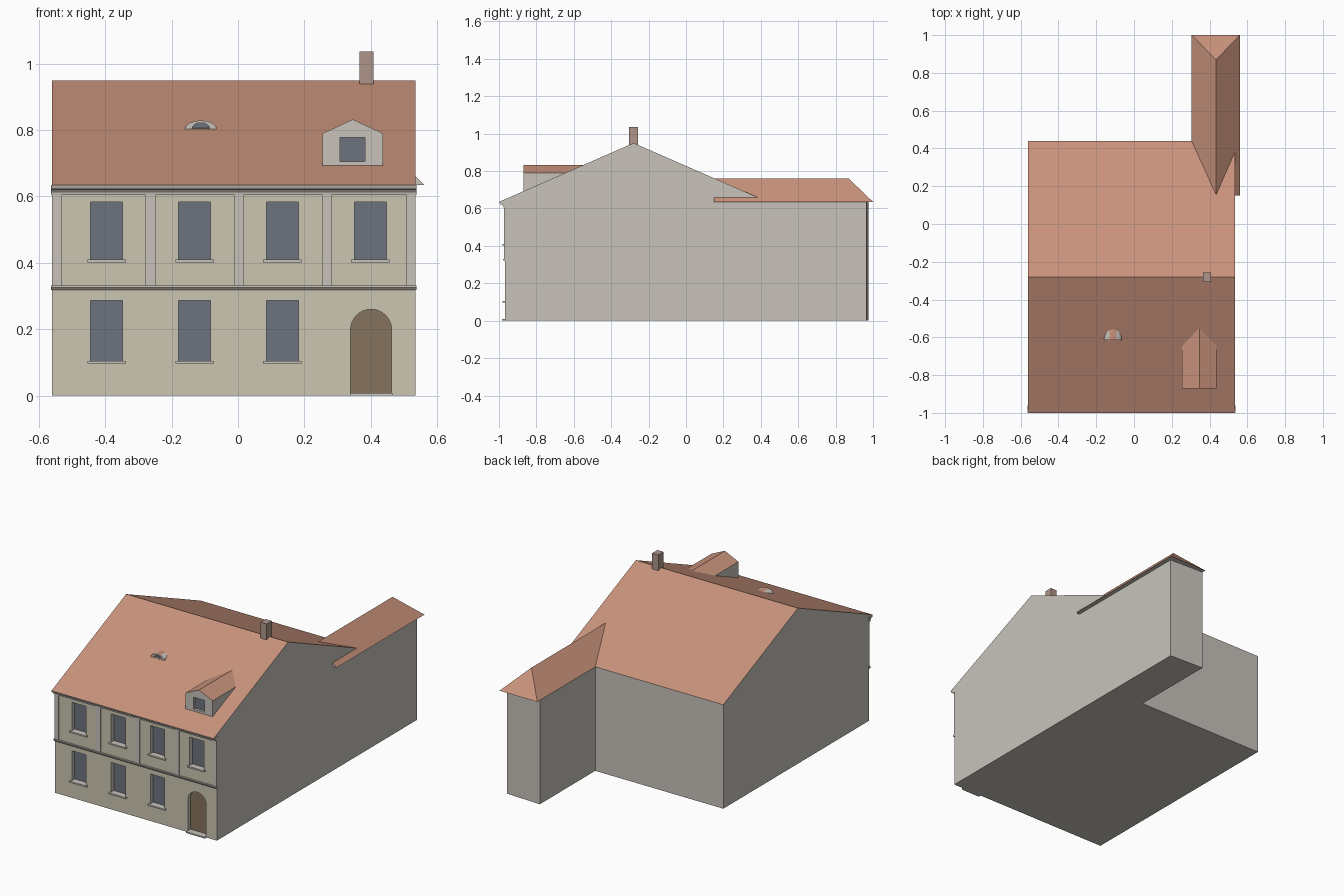
import bpy, bmesh, math
from mathutils import Vector

if "Cube" in bpy.data.objects:
    bpy.data.objects.remove(bpy.data.objects["Cube"])


def mat(name, r, g, b):
    m = bpy.data.materials.new(name)
    m.diffuse_color = (r, g, b, 1)
    m.use_nodes = True
    m.node_tree.nodes["Principled BSDF"].inputs["Base Color"].default_value = m.diffuse_color
    return m


WALL = mat("wall_grey", 0.58, 0.55, 0.50)
CREAM = mat("facade_cream", 0.60, 0.56, 0.44)
ROOF = mat("roof_tile", 0.58, 0.29, 0.20)
GLASS = mat("glass", 0.155, 0.17, 0.20)
DOOR = mat("door_wood", 0.24, 0.17, 0.11)
BRICK = mat("brick", 0.42, 0.30, 0.25)


def finish(name, bm, mats, pick=None):
    """Turn a bmesh into an object; pick(normal) gives each face's material slot."""
    bmesh.ops.recalc_face_normals(bm, faces=bm.faces)
    bm.normal_update()
    for f in bm.faces:
        f.material_index = pick(f.normal) if pick else 0
    me = bpy.data.meshes.new(name)
    bm.to_mesh(me)
    bm.free()
    for m in mats:
        me.materials.append(m)
    ob = bpy.data.objects.new(name, me)
    bpy.context.collection.objects.link(ob)
    return ob


def extrude(bm, pts, axis, a, b):
    """Add a prism: a 2D outline swept along one axis from a to b."""
    place = {"x": lambda p, t: (t, p[0], p[1]),
             "y": lambda p, t: (p[0], t, p[1]),
             "z": lambda p, t: (p[0], p[1], t)}[axis]
    f = bm.faces.new([bm.verts.new(place(p, a)) for p in pts])
    r = bmesh.ops.extrude_face_region(bm, geom=[f])
    off = Vector(place((0, 0), b - a))
    bmesh.ops.translate(bm, vec=off, verts=[v for v in r["geom"] if isinstance(v, bmesh.types.BMVert)])


def prism(name, pts, axis, a, b, mats, pick=None):
    bm = bmesh.new()
    extrude(bm, pts, axis, a, b)
    return finish(name, bm, mats, pick)


def rect(x0, x1, z0, z1):
    return [(x0, z0), (x1, z0), (x1, z1), (x0, z1)]


def arch(cx, z, rx, rz, n):
    return [(cx + rx * math.cos(math.pi * i / n), z + rz * math.sin(math.pi * i / n)) for i in range(n + 1)]


def opening(host, outlines, front, depth):
    """Cut recesses into a front face."""
    bm = bmesh.new()
    for o in outlines:
        extrude(bm, o, "y", front - 0.05, front + depth)
    cutter = finish("cutter", bm, [host.data.materials[0]])
    cutter.hide_render = True
    mod = host.modifiers.new("openings", "BOOLEAN")
    mod.operation, mod.object, mod.solver = "DIFFERENCE", cutter, "EXACT"
    bpy.context.view_layer.objects.active = host
    bpy.ops.object.modifier_apply(modifier=mod.name)
    bpy.data.objects.remove(cutter)


X0, X1, FRONT, EAVE = -0.56, 0.535, -0.968, 0.635
RIDGE = 0.95
is_front = lambda n: 1 if n.y < -0.9 else 0
is_roof = lambda n: 1 if n.z > 0.2 else 0

# Walls: L-shaped plan with rear wing
plan = [(X0, FRONT), (X1, FRONT), (X1, 0.965), (0.305, 0.975), (0.305, 0.44), (X0, 0.44)]
walls = prism("walls", plan, "z", 0, EAVE, [WALL, CREAM], is_front)

# Main gable roof, gable ends in wall colour
prism("main_roof", [(-1, EAVE), (0.44, EAVE), (-0.28, RIDGE)], "x", X0, X1, [WALL, ROOF], is_roof)

# Hipped wing roof
bm = bmesh.new()
extrude(bm, [(0.305, EAVE), (0.56, EAVE), (0.435, 0.76)], "y", 0.15, 1.0)
for v in bm.verts:
    if v.co.y > 0.9 and v.co.z > 0.7:
        v.co.y = 0.87
finish("wing_roof", bm, [WALL, ROOF], is_roof)

# Window and door openings
cols = [-0.396, -0.131, 0.134, 0.399]
wins = [(c, 0.41, 0.583) for c in cols] + [(c, 0.105, 0.287) for c in cols[:3]]
win_outlines = [rect(c - 0.048, c + 0.048, lo, hi) for c, lo, hi in wins]
door_outline = arch(0.401, 0.198, 0.062, 0.062, 16) + [(0.339, 0.008), (0.463, 0.008)]
opening(walls, win_outlines + [door_outline], FRONT, 0.03)

# Panes, sills, door and threshold
for (c, lo, hi), o in zip(wins, win_outlines):
    prism("window_pane", o, "y", FRONT + 0.026, FRONT + 0.032, [GLASS])
    prism("window_sill", rect(c - 0.058, c + 0.058, lo - 0.009, lo), "y", FRONT - 0.013, FRONT + 0.01, [WALL])
prism("door", door_outline, "y", FRONT + 0.026, FRONT + 0.032, [DOOR])
prism("threshold", rect(0.338, 0.465, 0, 0.008), "y", FRONT - 0.016, FRONT + 0.01, [WALL])

# Cornice and string course
cornice = [(-0.96, 0.605), (-0.975, 0.605), (-0.976, 0.612), (-0.984, 0.621),
           (-0.994, 0.623), (-0.998, 0.635), (-0.96, 0.635)]
prism("cornice", cornice, "x", X0 - 0.003, X1 + 0.003, [WALL])
course = [(-0.96, 0.318), (-0.972, 0.318), (-0.978, 0.325), (-0.978, 0.331), (-0.96, 0.331)]
prism("string_course", course, "x", X0 - 0.003, X1 + 0.003, [WALL])

# Flat pilasters on the upper floor
for a, b in [(X0, -0.53), (-0.278, -0.249), (-0.011, 0.017), (0.254, 0.282), (0.508, X1)]:
    prism("pilaster", rect(a, b, 0.331, 0.605), "y", FRONT - 0.005, FRONT + 0.005, [WALL])

# Gabled dormer
dormer = prism("dormer", [(0.255, 0.66), (0.437, 0.66), (0.437, 0.79), (0.346, 0.832), (0.255, 0.79)],
               "y", -0.87, -0.54, [WALL, ROOF], is_roof)
# Front face starts at the roof surface
for v in dormer.data.vertices:
    if v.co.y < -0.8 and v.co.z < 0.7:
        v.co.z = 0.693
pane = rect(0.308, 0.383, 0.705, 0.778)
opening(dormer, [pane], -0.87, 0.02)
prism("dormer_pane", pane, "y", -0.854, -0.848, [GLASS])

# Eyebrow dormer
eyebrow = prism("eyebrow_dormer", arch(-0.112, 0.803, 0.048, 0.026, 8), "y", -0.615, -0.545,
                [WALL, ROOF], lambda n: 1 if n.z > 0.95 else 0)
pane = arch(-0.112, 0.805, 0.026, 0.017, 8)
opening(eyebrow, [pane], -0.615, 0.012)
prism("eyebrow_pane", pane, "y", -0.607, -0.601, [GLASS])

# Chimney
prism("chimney", rect(0.366, 0.408, 0.91, 1.036), "y", -0.306, -0.256, [BRICK])
